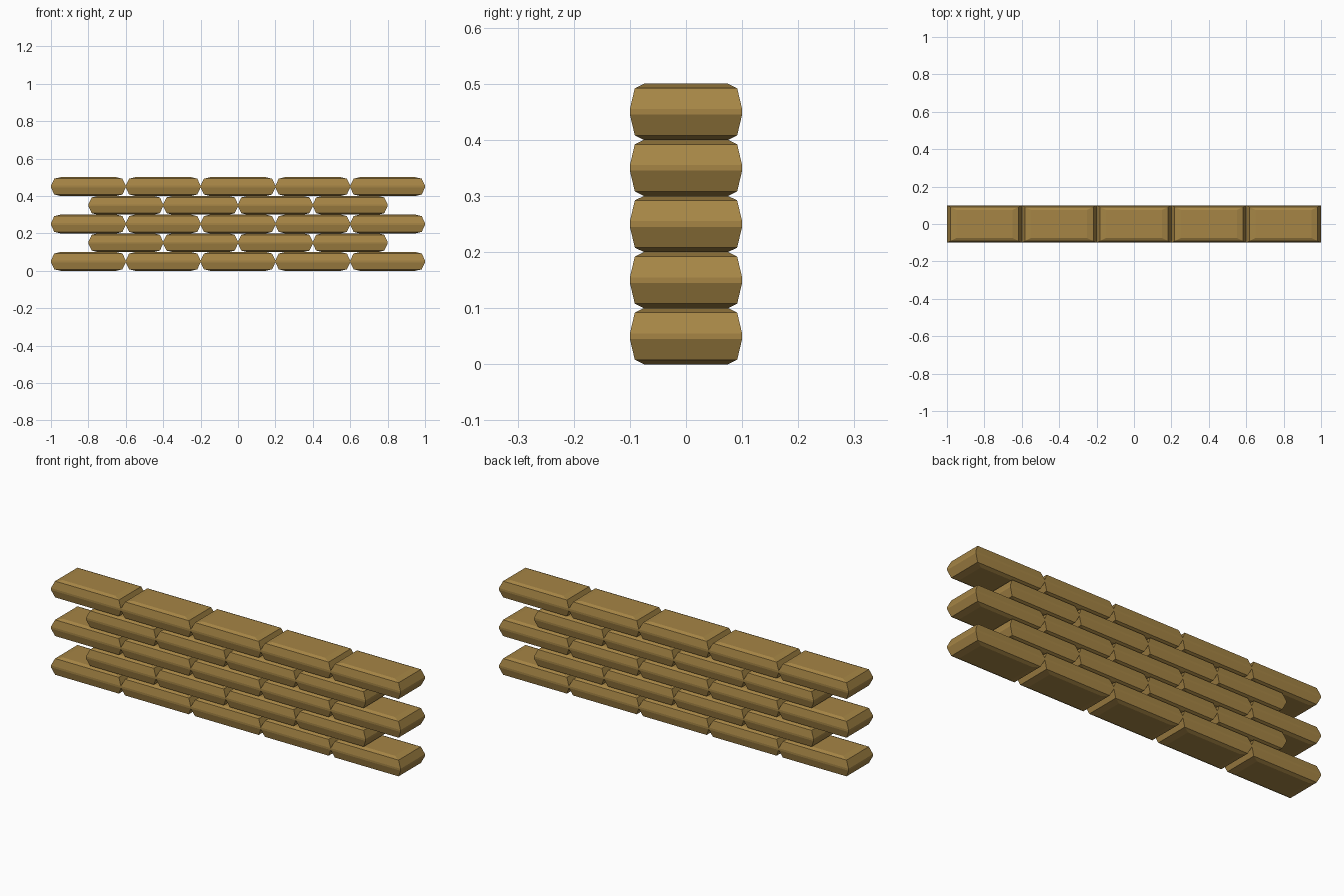
import bpy, bmesh

if "Cube" in bpy.data.objects:
    bpy.data.objects.remove(bpy.data.objects["Cube"])

mat = bpy.data.materials.new("tan_brick")
mat.diffuse_color = (0.38, 0.235, 0.06, 1)
mat.use_nodes = True
mat.node_tree.nodes["Principled BSDF"].inputs["Base Color"].default_value = mat.diffuse_color

# Brick half-section: (height from centre, scale of the rectangular ring)
PROFILE = [(-0.05, 0.75), (-0.042, 0.912), (-0.005, 0.995), (0.005, 0.995),
           (0.042, 0.912), (0.05, 0.75)]
PROFILE = [(z, s if abs(z) > 0.01 else 1.0) for z, s in PROFILE]


def brick_mesh():
    bm = bmesh.new()
    rings = [[bm.verts.new((0.2 * s * x, 0.1 * s * y, z))
              for x, y in ((-1, -1), (1, -1), (1, 1), (-1, 1))]
             for z, s in PROFILE]
    for a, b in zip(rings, rings[1:]):
        for i in range(4):
            j = (i + 1) % 4
            bm.faces.new((a[i], a[j], b[j], b[i]))
    bm.faces.new(rings[0][::-1])
    bm.faces.new(rings[-1])
    bmesh.ops.recalc_face_normals(bm, faces=bm.faces)
    me = bpy.data.meshes.new("brick")
    bm.to_mesh(me)
    bm.free()
    me.materials.append(mat)
    return me


# Running bond: rows of five and four bricks alternate
mesh = brick_mesh()
for row in range(5):
    count = 5 - row % 2
    for i in range(count):
        ob = bpy.data.objects.new(f"brick_row{row + 1}_{i + 1}", mesh)
        ob.location = ((i - (count - 1) / 2) * 0.4, 0, 0.05 + row * 0.1)
        bpy.context.collection.objects.link(ob)
